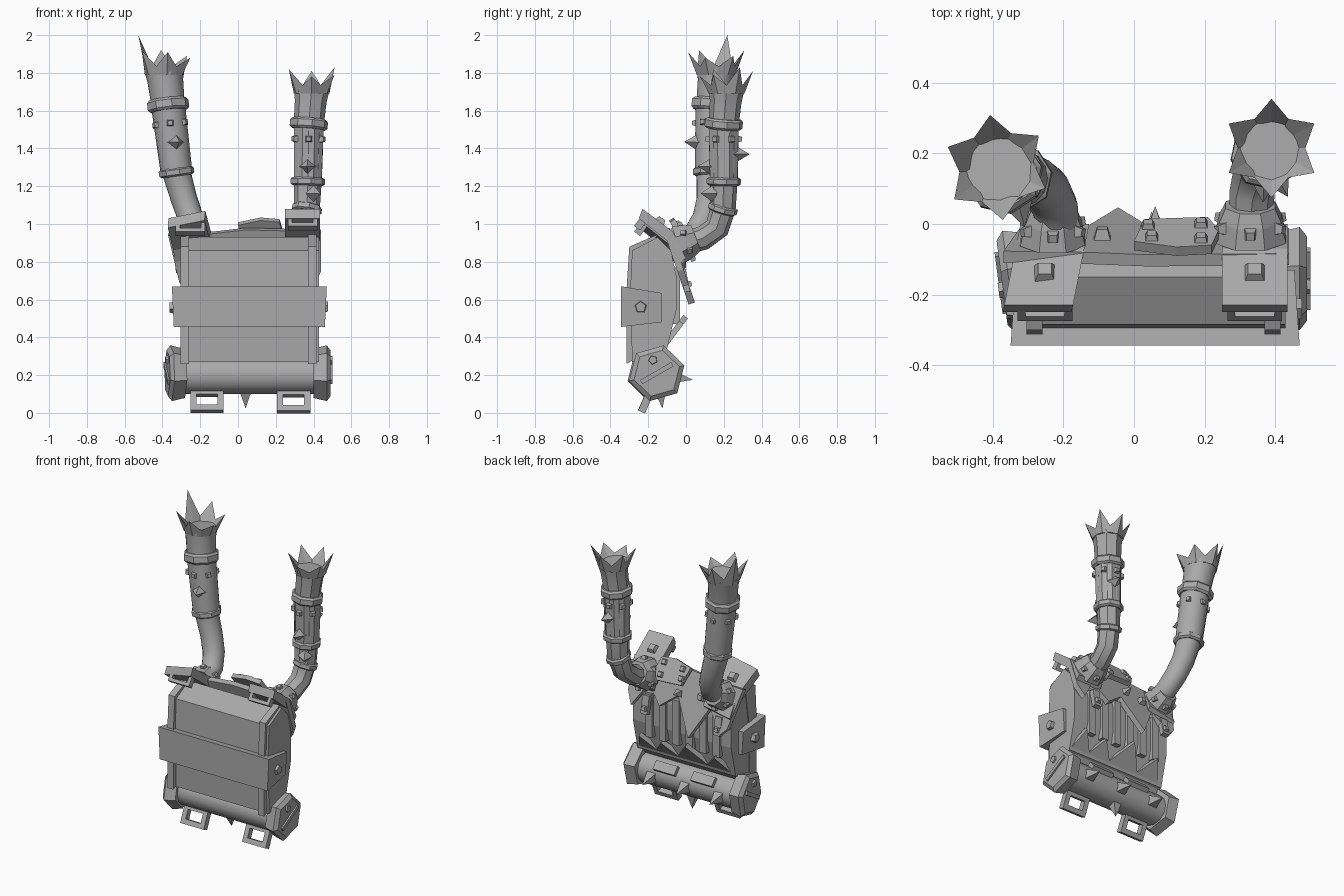
import bpy, bmesh
from math import cos, sin, pi, radians
from mathutils import Vector as V

if "Cube" in bpy.data.objects:
    bpy.data.objects.remove(bpy.data.objects["Cube"], do_unlink=True)

GREY = (0.4, 0.4, 0.4, 1)
mat = bpy.data.materials.new("plain grey")
mat.use_nodes = True
mat.diffuse_color = GREY
mat.node_tree.nodes["Principled BSDF"].inputs["Base Color"].default_value = GREY


def loft(name, rings, cyclic=False, smooth=0):
    """Skin equal-sized rings of points; cap the ends unless cyclic."""
    bm = bmesh.new()
    vs = [[bm.verts.new(p) for p in r] for r in rings]
    n = len(vs[0])
    pairs = list(zip(vs, vs[1:])) + ([(vs[-1], vs[0])] if cyclic else [])
    for a, b in pairs:
        for i in range(n):
            j = (i + 1) % n
            bm.faces.new((a[i], a[j], b[j], b[i]))
    if not cyclic:
        bm.faces.new(vs[0])
        bm.faces.new(vs[-1])
    bmesh.ops.recalc_face_normals(bm, faces=bm.faces)
    me = bpy.data.meshes.new(name)
    bm.to_mesh(me)
    bm.free()
    me.materials.append(mat)
    ob = bpy.data.objects.new(name, me)
    bpy.context.collection.objects.link(ob)
    if smooth:
        bpy.ops.object.select_all(action='DESELECT')
        bpy.context.view_layer.objects.active = ob
        ob.select_set(True)
        bpy.ops.object.shade_smooth_by_angle(angle=radians(smooth))
    return ob


def axes(axis):
    t = V(axis).normalized()
    ref = V((0, 1, 0)) if abs(t.x) > 0.8 else V((1, 0, 0))
    u = (ref - t * ref.dot(t)).normalized()
    return u, t.cross(u), t


def ring(c, axis, r, n, rot=0):
    u, v, _ = axes(axis)
    return [V(c) + r * (u * cos(a) + v * sin(a))
            for a in (radians(rot) + 2 * pi * i / n for i in range(n))]


def tube(name, path, radii, n=12, smooth=40, rot=0):
    p = [V(q) for q in path]
    rings = []
    for i, q in enumerate(p):
        t = p[min(i + 1, len(p) - 1)] - p[max(i - 1, 0)]
        rings.append(ring(q, t, radii[i], n, rot))
    return loft(name, rings, smooth=smooth)


def stud(name, c, axis, r, h, top=0.6, n=4, rot=45):
    """Bolt or spike standing on a surface."""
    c, t = V(c), V(axis).normalized()
    return loft(name, [ring(c - t * 0.01, t, r, n, rot), ring(c + t * h, t, max(r * top, 0.001), n, rot)])


def rect(c, u, v, w, h):
    return [V(c) + u * w * a + v * h * b for a, b in ((-.5, -.5), (.5, -.5), (.5, .5), (-.5, .5))]


def plate(name, c, axis, w, h, d):
    u, v, t = axes(axis)
    return loft(name, [rect(V(c) + t * d * s, u, v, w, h) for s in (-.5, .5)])


def loop(name, c, axis, w, h, bar=0.03, d=0.03):
    """Rectangular strap loop."""
    u, v, t = axes(axis)
    spec = ((-.5, 0), (.5, 0), (.5, 2 * bar), (-.5, 2 * bar))
    return loft(name, [rect(V(c) + t * d * s, u, v, w - k, h - k) for s, k in spec], cyclic=True)


def slab(name, profile, x0, x1, skew=0, roll=0):
    """Side profile in (y, z) extruded across x, optionally skewed and rolled."""
    return loft(name, [[V((x + skew * (y + .14), y, z + roll * (x - (x0 + x1) / 2))) for y, z in profile]
                       for x in (x0, x1)])


def flap(name, outline, slope, offset, thick):
    """Jagged sheet given as (x, z), leaning in y with height."""
    lean = [V((x, offset + slope * z, z)) for x, z in outline]
    n = V((0, 1, -slope)).normalized() * thick
    return loft(name, [lean, [p - n for p in lean]])


# Bag body and its front rails
slab("bag_body", [(-.285, .86), (-.15, .93), (-.08, .86), (-.05, .72), (-.05, .55),
                  (-.1, .34), (-.285, .27), (-.295, .65)], -.3, .43)
for side, x in (("right", -.305), ("left", .37)):
    slab(side + "_front_rail", [(-.30, .88), (-.15, .945), (-.2, .86), (-.24, .6), (-.24, .3),
                                (-.315, .26), (-.315, .65)], x, x + .045)

# Wide belt with side bolts
belt = [[V((x, y, z)) for x, y, z in ((.06 - w, y, b), (.06 + w, y, b), (.06 + w + .01, y, t), (.06 - w - .01, y, t))]
        for y, w, b, t in ((-.345, .4, .455, .67), (-.13, .385, .48, .635))]
loft("belt", belt)
for x, s in ((-.34, -1), (.455, 1)):
    stud("belt_bolt", (x, -.24, .56), (s, 0, 0), .036, .022, .8, 5, 90)

# Torn upper and lower flaps with slats between
flap("upper_torn_flap", [(-.37, .95), (-.13, .96), (.04, .98), (.44, .97), (.44, .76), (.4, .68),
                         (.3, .83), (.2, .72), (.08, .81), (-.045, .585), (-.16, .79),
                         (-.27, .66), (-.31, .7)], -.34, .246, .035)
flap("lower_torn_flap", [(-.3, .3), (.41, .3), (.41, .37), (.36, .47), (.28, .37), (.2, .46), (.12, .37),
                         (0, .5), (-.1, .37), (-.2, .47), (-.26, .37)], .75, -.365, .03)
for i in range(6):
    plate("mouth_slat", (-.2 + .1 * i, -.05, .62), (0, 1, 0), .05, .3, .035)
for x in (-.24, .3):
    plate("hanging_tab", (x, -.005, .7), (0, 1, .2), .05, .12, .03)
    stud("tab_bolt", (x, .01, .68), (0, 1, .2), .03, .02)

# Riveted patch on the back
back = V((0, .8, .5)).normalized()
u, v, _ = axes(back)
pc = V((.12, -.03, .95))
loft("back_patch", [[pc + u * a + v * b + back * d for a, b in
     ((-.12, -.06), (-.09, .06), (.09, .07), (.12, .0), (.1, -.08), (0, -.09))] for d in (-.015, .015)])
for a, b in ((-.08, .02), (.07, .03), (.07, -.05), (-.07, -.04)):
    stud("patch_bolt", pc + u * a + v * b + back * .015, back, .03, .015)
stud("back_spike", (.06, -.0, .84), (0, 1, .2), .03, .05, 0)
stud("back_bolt", (-.09, -.035, .84), (0, 1, .3), .035, .025)

# Shoulder plates with loops, bolts and pipe sockets
for side, x0, x1, dz, skew, roll, px, py, r in (
        ("right", -.35, -.155, -.03, .2, .2, -.23, -.05, .085),
        ("left", .25, .435, 0, 0, 0, .33, -.04, .095)):
    slab(side + "_shoulder_plate", [(y, z + dz) for y, z in
         ((-.23, 1.08), (-.07, .96), (.0, .82), (-.03, .79), (-.1, .91), (-.25, 1.03))], x0, x1, skew, roll)
    m = (x0 + x1) / 2
    loop(side + "_shoulder_loop", (m, -.235, 1.01 + dz), (0, -.8, .6), .155, .08, .022, .04)
    stud("shoulder_bolt", (m, -.14, 1.01 + dz), (0, .57, .82), .045, .025)
    ax = V((0, .93, .35)).normalized()
    c = V((px, py, .89))
    tube(side + "_pipe_socket", [c, c + ax * .06, c + ax * .1, c + ax * .1], [r + .015, r, r * .8, r * .6], 8, 0, 22)
    for p in ring(c + ax * .045, ax, r - .01, 6, 30):
        stud("socket_bolt", p, p - c - ax * .045, .027, .025)


def pipe(side, path, radii, rings, sleeve, bolts_z, spikes, crown_rot, tips, reach, n):
    """Exhaust pipe with bands, studded sleeve and a burst crown."""
    tube(side + "_pipe", path, radii, n)
    pts = [V(p) for p in path]

    def at(z):
        for a, b in zip(pts, pts[1:]):
            if a.z <= z <= b.z:
                return a.lerp(b, (z - a.z) / (b.z - a.z)), (b - a).normalized()
        return pts[-1], V((0, 0, 1))

    for z, r, h in rings:
        c, t = at(z)
        tube(side + "_pipe_band", [c - t * h, c - t * h * .6, c + t * h * .6, c + t * h],
             [r - .012, r, r, r - .012], 8, 0, 10)
    lo, hi, r = sleeve
    tube(side + "_pipe_sleeve", [at(lo)[0], at(hi)[0]], [r - .006, r], n, 40, 22)
    c, t = at(bolts_z)
    for p in ring(c, t, r - .008, 6, 30):
        stud("sleeve_bolt", p, p - c, .028, .02)
    for z, angle in spikes:
        c, t = at(z)
        p = ring(c, t, r - .012, 1, angle)[0]
        stud("sleeve_spike", p, p - c, .045, .065, 0, 4, 0)
    # crown: outer wall, pointed rim, inner funnel
    c, r = pts[-1], radii[-1]
    rim = []
    for i in range(12):
        a = radians(crown_rot + 30 * i)
        rad, h = (reach, tips[i // 2]) if i % 2 == 0 else (r, .015)
        rim.append(c + V((rad * cos(a), rad * sin(a), h)))
    up = (0, 0, 1)
    loft(side + "_pipe_crown", [ring(c - V((0, 0, .03)), up, r * .98, 12, crown_rot), rim,
                                ring(c - V((0, 0, .02)), up, r * .68, 12, crown_rot),
                                ring(c - V((0, 0, .09)), up, r * .55, 12, crown_rot)])


pipe("right", [(-.22, -.02, .91), (-.225, .05, .95), (-.25, .1, 1.03), (-.285, .125, 1.13), (-.325, .13, 1.27),
               (-.35, .13, 1.45), (-.37, .14, 1.63), (-.385, .155, 1.76), (-.39, .16, 1.82)],
     [.065, .066, .068, .07, .075, .082, .088, .095, .106],
     [(1.275, .095, .022), (1.63, .112, .032)], (1.28, 1.61, .09), 1.53,
     [(1.43, 285)], 37, [.07, .1, .18, .1, .09, .06], .15, 14)
pipe("left", [(.33, -.01, .9), (.335, .09, .925), (.35, .165, .98), (.365, .195, 1.08), (.37, .2, 1.24),
              (.375, .2, 1.53), (.385, .21, 1.65), (.39, .215, 1.72)],
     [.062, .064, .066, .068, .074, .08, .084, .096],
     [(1.08, .08, .02), (1.225, .092, .022), (1.53, .102, .028)], (1.24, 1.51, .085), 1.45,
     [(1.305, 268), (1.37, 80), (1.16, 300)], 30, [.11, .09, .1, .1, .06, .07], .14, 8)

# Bed roll with hexagonal end caps
RY, RZ = -.155, .2
tube("roll", [(-.34, RY, RZ), (.45, RY, RZ)], [.1, .1], 12, 40)
for side, hub, axis, rot in (("right", (-.285, RY, .21), (-1, -.13, 0), 104), ("left", (.4, RY, .21), (1, 0, 0), 16)):
    h, t = V(hub), V(axis).normalized()
    tube(side + "_roll_cap", [h, h + t * .07, h + t * .09], [.135, .152, .125], 6, 0, rot)
    u = V((0, .87, .5))
    v = t.cross(u).normalized()
    end = h + t * .085
    loft(side + "_cap_bar", [rect(end + t * d, v.cross(t), v, .19, .025) for d in (-.01, .015)])
    stud("cap_bolt", end + V((0, -.02, .07)), t, .028, .015, .8, 5)
for x in (-.2, .05, .3):
    stud("roll_spike", (x, RY + .09, RZ - .01), (0, 1, -.15), .05, .1, 0)
stud("roll_bottom_spike", (.04, RY + .02, RZ - .09), (0, .12, -1), .045, .085, 0)
for x in (-.08, .2):
    plate("roll_strip", (x, RY + .08, RZ + .07), (0, .8, .7), .16, .06, .03)

# Hanging loops under the roll
for x, z in ((-.165, .065), (.295, .062)):
    loop("roll_loop", (x, -.21, z), (0, -.9, .4), .175, .125, .032, .04)
